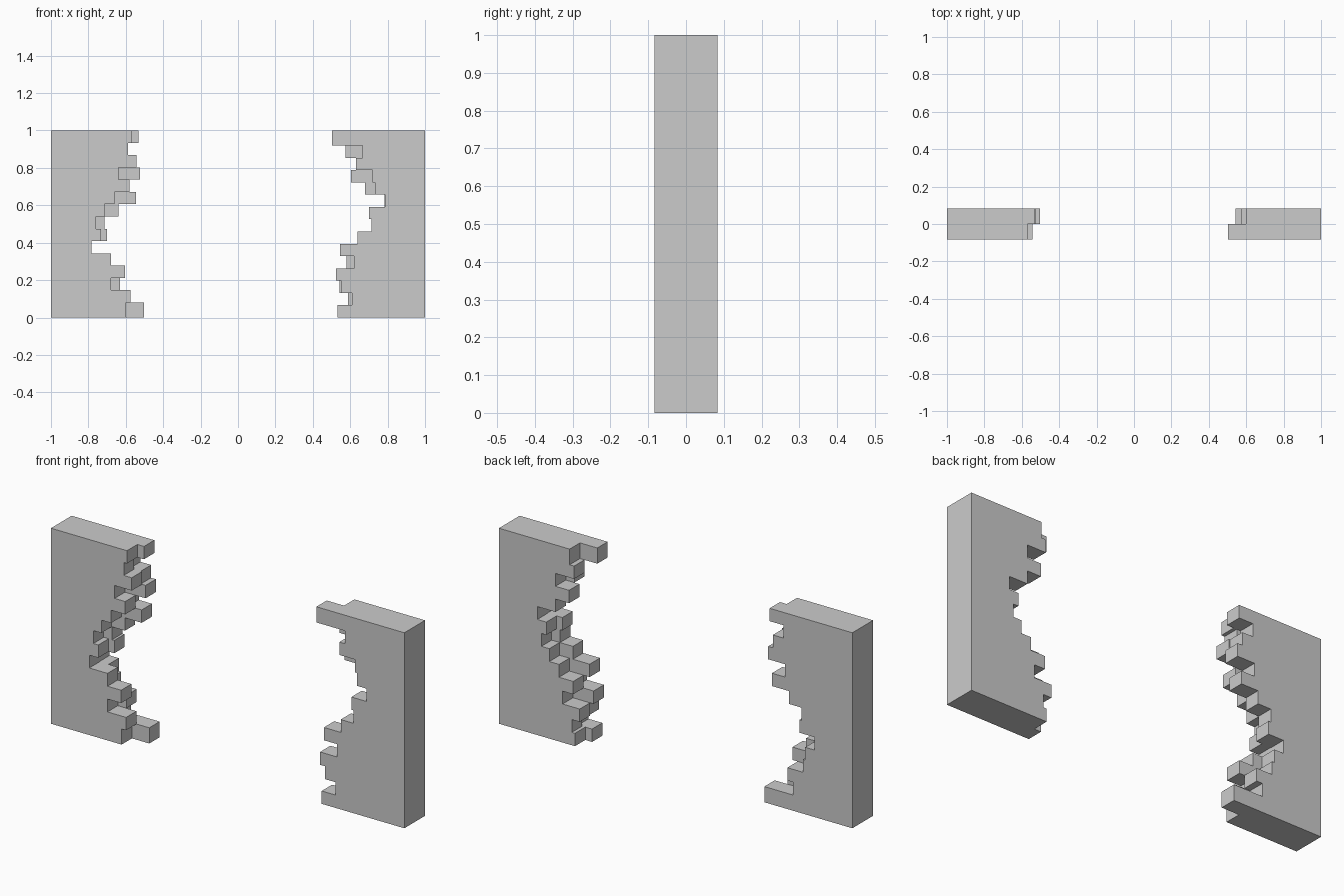
import bpy, bmesh

if "Cube" in bpy.data.objects:
    bpy.data.objects.remove(bpy.data.objects["Cube"])

# Broken-edge positions (distance from centre), one per course, top to bottom of left piece
FRONT = [.57, .588, .543, .64, .58, .66, .715, .76, .732, .783, .68, .603, .68, .575, .60]
BACK = [.532, .61, .55, .523, .62, .545, .64, .713, .70, .785, .733, .72, .632, .665, .502]
COURSE = 0.0657
HALF_DEPTH = 0.0835


def edge_profile(steps):
    """Closed x,z outline of one layer of the left piece."""
    n = len(steps)
    levels = [1 - i * COURSE for i in range(n)] + [0.0]
    pts = [(-1.0, 0.0), (-1.0, 1.0)]
    for i, x in enumerate(steps):
        pts += [(-x, levels[i]), (-x, levels[i + 1])]
    return pts


def layer(name, steps, y0, y1, flip):
    """Extrude a layer outline; flip inverts it through the wall centre."""
    bm = bmesh.new()
    face = bm.faces.new([bm.verts.new((x, y0, z)) for x, z in edge_profile(steps)])
    ext = bmesh.ops.extrude_face_region(bm, geom=[face], use_keep_orig=True)
    for v in ext["geom"]:
        if isinstance(v, bmesh.types.BMVert):
            v.co.y = y1
    if flip:
        for v in bm.verts:
            v.co = (-v.co.x, -v.co.y, 1 - v.co.z)
    bmesh.ops.recalc_face_normals(bm, faces=bm.faces)
    mesh = bpy.data.meshes.new(name)
    bm.to_mesh(mesh)
    bm.free()
    ob = bpy.data.objects.new(name, mesh)
    bpy.context.collection.objects.link(ob)
    return ob


# Each wall piece: two stepped layers fused into one solid
for side, flip in (("left", False), ("right", True)):
    wall = layer(f"{side}_broken_wall", FRONT, -HALF_DEPTH, 0, flip)
    second = layer(f"{side}_second_layer", BACK, 0, HALF_DEPTH, flip)
    mod = wall.modifiers.new("fuse_layers", 'BOOLEAN')
    mod.operation = 'UNION'
    mod.solver = 'EXACT'
    mod.object = second
    bpy.context.view_layer.objects.active = wall
    bpy.ops.object.modifier_apply(modifier=mod.name)
    bpy.data.objects.remove(second, do_unlink=True)
